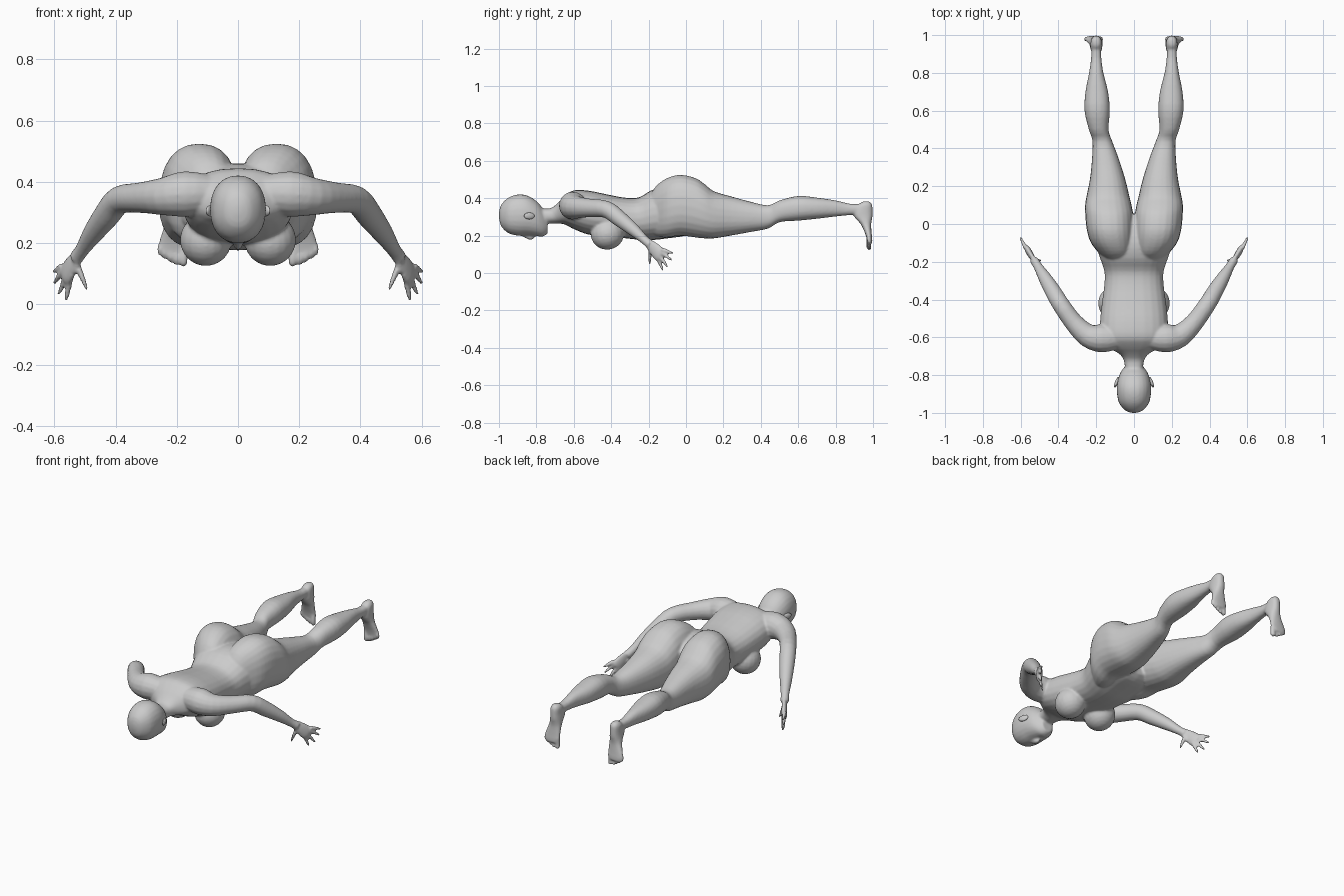
import bpy, bmesh, math
from mathutils import Vector

if "Cube" in bpy.data.objects:
    bpy.data.objects.remove(bpy.data.objects["Cube"])


def smooth_rows(rows, n=3):
    """Catmull-Rom interpolation of profile rows."""
    rows = [Vector(r) for r in rows]
    out = []
    for i in range(len(rows) - 1):
        a, b, c, d = rows[max(i - 1, 0)], rows[i], rows[i + 1], rows[min(i + 2, len(rows) - 1)]
        for k in range(n):
            t = k / n
            out.append(0.5 * (2 * b + (c - a) * t + (2 * a - 5 * b + 4 * c - d) * t * t
                              + (3 * b - 3 * c + d - a) * t ** 3))
    return out + [rows[-1]]


def make(name, rings):
    bm = bmesh.new()
    vs = [[bm.verts.new(p) for p in r] for r in rings]
    n = len(vs[0])
    for a, b in zip(vs, vs[1:]):
        for i in range(n):
            bm.faces.new((a[i], a[(i + 1) % n], b[(i + 1) % n], b[i]))
    bm.faces.new(vs[0][::-1])
    bm.faces.new(vs[-1])
    bmesh.ops.recalc_face_normals(bm, faces=bm.faces)
    me = bpy.data.meshes.new(name)
    bm.to_mesh(me)
    bm.free()
    ob = bpy.data.objects.new(name, me)
    bpy.context.collection.objects.link(ob)
    return ob


def oval(n=20, e=2.3):
    pts = []
    for i in range(n):
        c, s = math.cos(2 * math.pi * i / n), math.sin(2 * math.pi * i / n)
        pts.append((math.copysign(abs(c) ** (2 / e), c), math.copysign(abs(s) ** (2 / e), s)))
    return pts


def loft_y(name, rows, e=2.3):
    """Rows: y, centre x, half width, top z, bottom z."""
    return make(name, [[(cx + h * c, y, (t + b) / 2 + (t - b) / 2 * s) for c, s in oval(24, e)]
                       for y, cx, h, t, b in smooth_rows(rows)])


def loft_z(name, rows):
    """Rows: z, centre x, half width, front y, back y."""
    return make(name, [[(cx + h * c, (f + b) / 2 + (b - f) / 2 * s, z) for c, s in oval()]
                       for z, cx, h, f, b in smooth_rows(rows)])


def tube(name, rows, side=(0, 0, 1), flat=1.0, n=16):
    """Rows: x, y, z, radius; flat scales the radius along the 'side' direction."""
    rows = smooth_rows(rows)
    rings = []
    for i, r in enumerate(rows):
        t = (rows[min(i + 1, len(rows) - 1)] - rows[max(i - 1, 0)]).to_3d().normalized()
        u = Vector(side)
        u = (u - t * u.dot(t)).normalized()
        v = t.cross(u)
        p = Vector(r[:3])
        rings.append([p + v * (r[3] * c) + u * (r[3] * flat * s) for c, s in oval(n, 2)])
    return make(name, rings)


def ball(name, loc, size, rot=(0, 0, 0)):
    bpy.ops.mesh.primitive_uv_sphere_add(segments=20, ring_count=12, location=loc, rotation=rot)
    ob = bpy.context.object
    ob.name = name
    ob.scale = size
    return ob


def apply_mirror(ob):
    bpy.ops.object.select_all(action='DESELECT')
    ob.select_set(True)
    bpy.context.view_layer.objects.active = ob
    bpy.ops.object.transform_apply(location=True, rotation=True, scale=True)
    m = ob.modifiers.new("mirror", 'MIRROR')
    m.use_mirror_merge = False
    bpy.ops.object.modifier_apply(modifier=m.name)
    return ob


# torso and neck
torso = loft_y("torso", [
    (-.80, 0, .045, .35, .27), (-.73, 0, .052, .345, .265), (-.69, 0, .075, .37, .265),
    (-.65, 0, .14, .41, .26), (-.60, 0, .175, .442, .235), (-.52, 0, .18, .44, .205),
    (-.42, 0, .17, .42, .195), (-.32, 0, .157, .402, .185), (-.25, 0, .157, .405, .178),
    (-.18, 0, .18, .445, .176), (-.10, 0, .20, .46, .185), (0, 0, .18, .44, .2), (.05, 0, .08, .40, .23)])

# head with jaw, nose
head = loft_y("head", [
    (-1.0, 0, .012, .325, .295), (-.988, 0, .045, .365, .25), (-.95, 0, .078, .403, .213),
    (-.90, 0, .09, .42, .2), (-.85, 0, .09, .415, .2), (-.80, 0, .078, .385, .197),
    (-.765, 0, .058, .345, .195), (-.74, 0, .035, .31, .21)], 2.2)
nose = tube("nose", [(0, -.89, .212, .008), (0, -.845, .195, .014), (0, -.825, .19, .013), (0, -.815, .2, .008)])

# legs including the buttocks
leg = loft_y("legs", [
    (-.20, .09, .05, .40, .22), (-.16, .095, .085, .465, .195), (-.10, .115, .113, .508, .19),
    (-.03, .126, .124, .525, .2), (.05, .131, .127, .508, .19), (.10, .136, .123, .475, .185),
    (.15, .138, .113, .437, .185), (.24, .14, .093, .41, .2), (.35, .152, .07, .38, .22),
    (.44, .168, .052, .362, .238), (.50, .187, .052, .388, .272), (.60, .195, .067, .412, .28),
    (.70, .197, .06, .403, .29), (.80, .2, .038, .388, .302), (.88, .2, .027, .37, .31),
    (.95, .2, .026, .37, .315)])

# feet hanging toes-down
foot = loft_z("feet", [
    (.383, .2, .015, .945, .982), (.365, .2, .028, .92, .995), (.33, .2, .031, .895, .998),
    (.30, .2, .033, .9, .997), (.26, .203, .037, .935, .99), (.21, .21, .047, .958, .993),
    (.18, .213, .05, .966, .996), (.16, .213, .042, .972, .996)])
toes = [tube("toe", [(x, .98, .19, r), (x, .976, z + .02, r), (x, .984, z + .004, r * .8), (x, .986, z, r * .3)], (0, 1, 0))
        for x, z, r in [(.178, .125, .014), (.202, .128, .010), (.221, .137, .010), (.24, .147, .009), (.256, .158, .009)]]

# chest
breast = ball("breasts", (.105, -.42, .21), (.085, .09, .085), (.25, 0, 0))

# arms
arm = tube("arms", [
    (.08, -.60, .36, .06), (.17, -.605, .36, .075), (.245, -.59, .352, .062), (.32, -.52, .348, .05),
    (.388, -.425, .34, .046), (.43, -.355, .29, .043), (.475, -.28, .23, .034),
    (.508, -.225, .18, .024), (.53, -.19, .15, .024)])
# hands
palm = tube("palms", [(.515, -.21, .17, .022), (.54, -.175, .135, .034), (.558, -.145, .103, .04), (.566, -.13, .09, .034)],
            (.75, -.6, .2), .42)
fingers = [tube("finger", [(*a, .012), (*[(p + q) / 2 for p, q in zip(a, b)], .010), (*b, .006)], n=10)
           for a, b in [((.575, -.125, .125), (.603, -.068, .105)), ((.572, -.128, .108), (.602, -.075, .068)),
                        ((.562, -.138, .09), (.587, -.098, .03)), ((.55, -.15, .08), (.562, -.122, .01)),
                        ((.525, -.19, .125), (.492, -.195, .045))]]

# fuse everything into one continuous skin
parts = [torso, head, nose] + [apply_mirror(o) for o in [leg, foot, breast, arm, palm] + toes + fingers]
bpy.ops.object.select_all(action='DESELECT')
for o in parts:
    o.select_set(True)
bpy.context.view_layer.objects.active = torso
bpy.ops.object.join()
body = bpy.context.object
body.name = "body"
r = body.modifiers.new("skin", 'REMESH')
r.mode = 'VOXEL'
r.voxel_size = .0065
s = body.modifiers.new("soften", 'SMOOTH')
s.iterations = 6
s.factor = .5
for m in (r.name, s.name):
    bpy.ops.object.modifier_apply(modifier=m)
bpy.ops.object.shade_smooth()

# ears
ear = apply_mirror(ball("ears", (.092, -.838, .305), (.009, .03, .018), (0, 0, .35)))
bpy.ops.object.shade_smooth()
